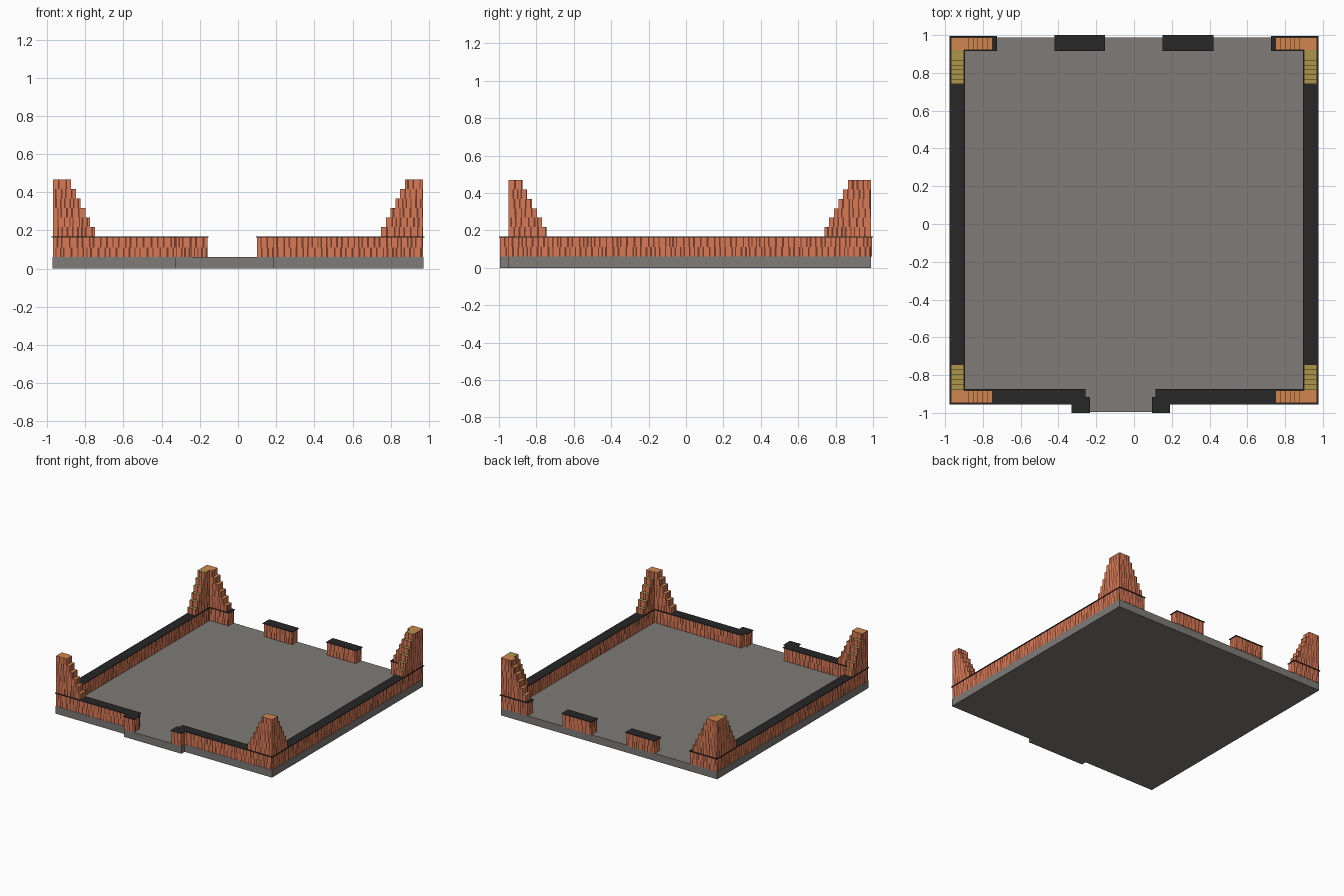
import bpy, bmesh, random
from mathutils import Vector

if "Cube" in bpy.data.objects:
    bpy.data.objects.remove(bpy.data.objects["Cube"])

random.seed(4)


def mat(name, r, g, b):
    m = bpy.data.materials.new(name)
    m.diffuse_color = (r, g, b, 1)
    m.use_nodes = True
    m.node_tree.nodes["Principled BSDF"].inputs["Base Color"].default_value = m.diffuse_color
    return m


STONE = mat("stone", .21, .198, .185)
COPING = mat("dark_coping", .02, .02, .02)
BRICK = mat("brick", .72, .195, .09)
DARK = mat("dark_brick", .16, .05, .03)
CAP = mat("brick_cap", .64, .24, .08)
OLIVE = mat("olive_cap", .43, .30, .07)
BRICKS = [BRICK, DARK, CAP, OLIVE]


def finish(name, bm, mats):
    me = bpy.data.meshes.new(name)
    bm.to_mesh(me)
    bm.free()
    for m in mats:
        me.materials.append(m)
    bpy.context.collection.objects.link(bpy.data.objects.new(name, me))


def face(bm, pts, mi=0):
    f = bm.faces.new([bm.verts.new(p) for p in pts])
    f.material_index = mi


def ccw(pts):
    area = sum(a[0] * b[1] - b[0] * a[1] for a, b in zip(pts, pts[1:] + pts[:1]))
    return pts if area > 0 else pts[::-1]


def rect(x0, x1, y0, y1):
    return ccw([(x0, y0), (x1, y0), (x1, y1), (x0, y1)])


def outset(pts, d):
    # grow a right-angled plan outline by d
    pts = [Vector(p) for p in ccw(pts)]
    out = []
    for i, p in enumerate(pts):
        a, b = (p - pts[i - 1]).normalized(), (pts[(i + 1) % len(pts)] - p).normalized()
        out.append((p.x + d * (a.y + b.y), p.y - d * (a.x + b.x)))
    return out


def slab(name, pts, z0, z1, m):
    # closed extruded outline
    pts = ccw(pts)
    bm = bmesh.new()
    lo = [bm.verts.new((x, y, z0)) for x, y in pts]
    hi = [bm.verts.new((x, y, z1)) for x, y in pts]
    bm.faces.new(hi)
    bm.faces.new(lo[::-1])
    for i in range(len(pts)):
        j = (i + 1) % len(pts)
        bm.faces.new((lo[i], lo[j], hi[j], hi[i]))
    finish(name, bm, [m])


def course(bm, pts, z0, z1):
    # one brick course round an outline, in light and dark upright strips
    pts = [Vector(p) for p in ccw(pts)]
    for a, b in zip(pts, pts[1:] + pts[:1]):
        length, t, dark = (b - a).length, 0, False
        while t < length - 1e-6:
            w = random.uniform(.006, .011) if dark else random.uniform(.008, .032)
            e = length if t + w > length - .005 else t + w
            p, q = a.lerp(b, t / length), a.lerp(b, e / length)
            face(bm, [(*p, z0), (*q, z0), (*q, z1), (*p, z1)], int(dark))
            t, dark = e, not dark


def wall(name, pts):
    bm = bmesh.new()
    course(bm, pts, .06, .112)
    course(bm, pts, .112, .163)
    finish(name, bm, BRICKS)
    slab(name + "_coping", outset(pts, .006), .163, .168, COPING)


def tower(name, sx, sy, yo, yi, y_low, y_high):
    # L-shaped stepped corner pier; yo/yi outer and inner face of the x wing
    bm = bmesh.new()
    n, xo, xi = 6, sx * .97, sx * .90
    ends = [(sx * (.75 + .025 * k), y_low + (y_high - y_low) * k / (n - 1)) for k in range(n)]
    ends.append((xi, yi))
    for k in range(n):
        (xe, ye), (xn, yn) = ends[k], ends[k + 1]
        z0, z1 = .168 + .05 * k, .218 + .05 * k
        course(bm, [(xo, yo), (xe, yo), (xe, yi), (xi, yi), (xi, ye), (xo, ye)], z0, z1)
        # exposed treads of both wings
        face(bm, [(x, y, z1) for x, y in rect(xe, xn, yo, yi)], 2)
        face(bm, [(x, y, z1) for x, y in rect(xo, xi, ye, yn)], 3)
    face(bm, [(x, y, z1) for x, y in rect(xo, xi, yo, yi)], 2)
    finish(name, bm, BRICKS)


# Floor with a shallow porch step
slab("floor", [(-.972, -.952), (-.328, -.952), (-.328, -.994), (.188, -.994),
               (.188, -.952), (.972, -.952), (.972, .988), (-.972, .988)], 0, .06, STONE)

# Long side walls turning in at front and back, with door posts
for side, s, a, b, c in (("left", -1, -.325, -.24, -.262), ("right", 1, .185, .10, .12)):
    wall(side + "_wall", [(s * .97, -.95), (a, -.95), (a, -.994), (b, -.994), (b, -.922),
                          (c, -.922), (c, -.88), (s * .90, -.88), (s * .90, .922),
                          (s * .73, .922), (s * .73, .99), (s * .97, .99)])
    tower(side + "_front_tower", s, -1, -.948, -.882, -.745, -.875)
    tower(side + "_back_tower", s, 1, .988, .922, .74, .865)

# Short free-standing pieces of the back wall
wall("back_wall_left", rect(-.414, -.16, .922, .994))
wall("back_wall_right", rect(.156, .414, .922, .994))
